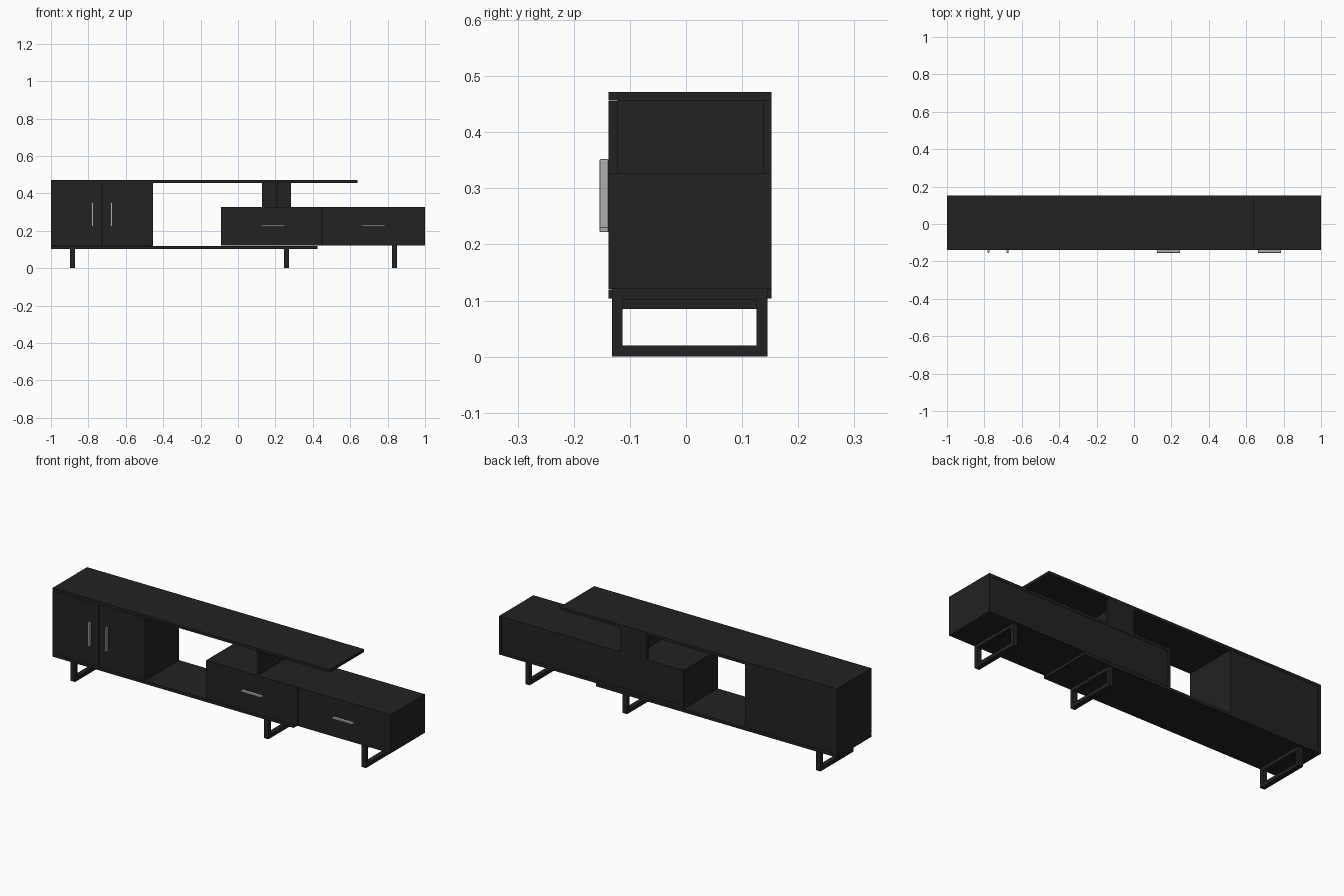
import bpy

if "Cube" in bpy.data.objects:
    bpy.data.objects.remove(bpy.data.objects["Cube"])

def material(name, rgb):
    m = bpy.data.materials.new(name)
    m.diffuse_color = (*rgb, 1)
    m.use_nodes = True
    m.node_tree.nodes["Principled BSDF"].inputs["Base Color"].default_value = m.diffuse_color
    return m

BLACK = material("black wood", (0.016, 0.016, 0.016))
STEEL = material("brushed steel", (0.42, 0.42, 0.42))

def box(name, x, y, z, mat=BLACK, bevel=0):
    """Axis-aligned board from (min, max) ranges."""
    bpy.ops.mesh.primitive_cube_add(size=1, location=[sum(r) / 2 for r in (x, y, z)])
    ob = bpy.context.object
    ob.name = name
    ob.scale = [r[1] - r[0] for r in (x, y, z)]
    bpy.ops.object.transform_apply(location=False, rotation=False, scale=True)
    ob.data.materials.append(mat)
    if bevel:
        mod = ob.modifiers.new("rounded edges", 'BEVEL')
        mod.width, mod.segments = bevel, 2
    return ob

T = 0.015                       # board thickness
FRONT, FACE, BACK = -0.138, -0.122, 0.152
FULL, BODY = (FRONT, BACK), (FACE, BACK)
INNER, REAR = (FACE, BACK - T), (BACK - T, BACK - 0.002)
BASE, SHELF, TOP = 0.104, 0.120, 0.457
GAP = 0.001

# Long top and bottom boards
box("top_board", (-1, 0.64), FULL, (TOP, 0.472))
box("bottom_board", (-1, 0.426), FULL, (BASE, SHELF))

# Left cabinet with two doors
CAB_R = -0.455
for name, x in (("left", -1), ("right", CAB_R - T)):
    box(f"cabinet_{name}_side", (x, x + T), BODY, (SHELF, TOP))
box("cabinet_back", (-1 + T, CAB_R - T), REAR, (SHELF, TOP))
for name, x in (("left", (-1, -0.728 - GAP)), ("right", (-0.728 + GAP, CAB_R))):
    box(f"{name}_door", x, (FRONT, FACE), (SHELF + GAP, TOP - GAP))

# Low drawer box
DL, DM, DT = -0.092, 0.451, 0.327
box("drawer_box_top", (DL, 1), BODY, (DT - T, DT))
box("drawer_box_bottom", (DL, 1), BODY, (SHELF + 0.001, SHELF + T + 0.002))
mid_z = (SHELF + T + 0.002, DT - T)
for name, x in (("left_side", DL), ("divider", DM - T / 2), ("right_side", 1 - T)):
    y = INNER if name == "divider" else BODY
    box(f"drawer_box_{name}", (x, x + T), y, mid_z)
box("drawer_box_back", (DL + T, 1 - T), REAR, mid_z)
for name, x in (("left", (DL, DM - GAP)), ("right", (DM + GAP, 1))):
    box(f"{name}_drawer_front", x, (FRONT, FACE), (SHELF + 0.001, DT))

# T-shaped support between drawer box and top board
box("support_fin", (0.198, 0.213), INNER, (DT, TOP))
box("support_back", (0.127, 0.283), (BACK - T, BACK), (DT, TOP))

# Handles
PULL = (-0.154, FRONT)
for name, x in (("left", -0.778), ("right", -0.676)):
    box(f"{name}_door_handle", (x - 0.005, x + 0.005), PULL, (0.222, 0.352), STEEL, 0.002)
for name, x in (("left", 0.1845), ("right", 0.7245)):
    box(f"{name}_drawer_handle", (x - 0.0615, x + 0.0615), PULL, (0.222, 0.231), STEEL, 0.002)

# Rectangular loop legs
for name, x, h in (("left", -0.885, BASE), ("middle", 0.26, BASE), ("right", 0.837, SHELF + 0.001)):
    xs, b = (x - 0.013, x + 0.013), 0.019
    y0, y1 = -0.132, 0.145
    box(f"{name}_leg_front_post", xs, (y0, y0 + b), (0, h))
    box(f"{name}_leg_back_post", xs, (y1 - b, y1), (0, h))
    box(f"{name}_leg_foot_bar", xs, (y0 + b, y1 - b), (0, b + 0.001))
    box(f"{name}_leg_top_bar", xs, (y0 + b, y1 - b), (h - b, h))
